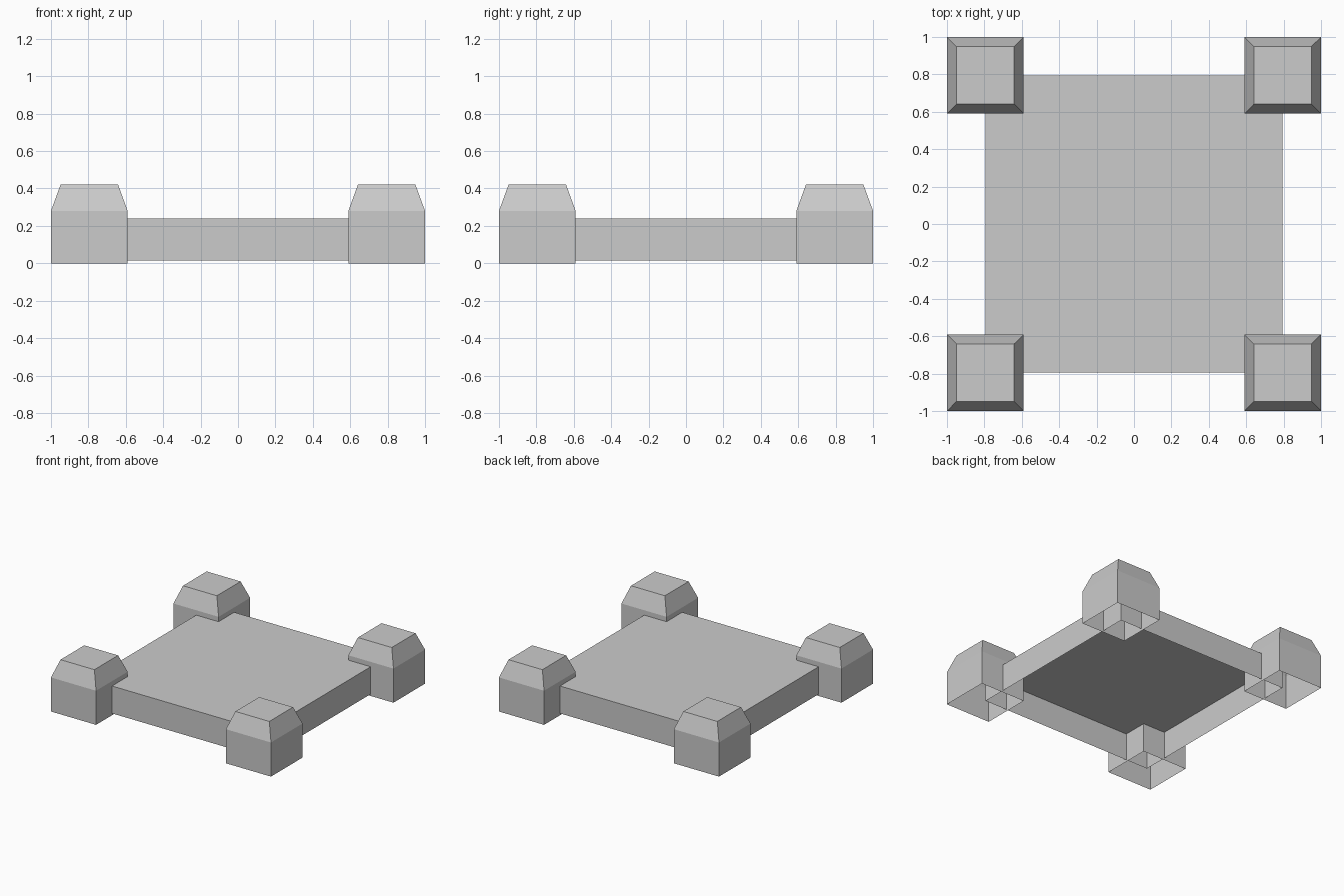
import bpy
import bmesh

cube = bpy.data.objects.get("Cube")
if cube:
    bpy.data.objects.remove(cube, do_unlink=True)

stone = bpy.data.materials.new("light_grey")
stone.use_nodes = True
grey = (0.6, 0.6, 0.6, 1)
stone.diffuse_color = grey
stone.node_tree.nodes["Principled BSDF"].inputs["Base Color"].default_value = grey


def open_shell(name, centre, rings):
    """Stack square rings of (half width, height) and cap only the top."""
    bm = bmesh.new()
    loops = []
    for half, z in rings:
        loops.append([bm.verts.new((sx * half, sy * half, z))
                      for sx, sy in ((-1, -1), (1, -1), (1, 1), (-1, 1))])
    for low, high in zip(loops, loops[1:]):
        for i in range(4):
            j = (i + 1) % 4
            bm.faces.new((low[i], low[j], high[j], high[i]))
    bm.faces.new(loops[-1])
    mesh = bpy.data.meshes.new(name)
    bm.to_mesh(mesh)
    bm.free()
    mesh.materials.append(stone)
    obj = bpy.data.objects.new(name, mesh)
    obj.location = (centre[0], centre[1], 0)
    bpy.context.collection.objects.link(obj)
    return obj


# Hollow central platform, open underneath
open_shell("platform", (0, 0), [(0.793, 0.015), (0.793, 0.24)])

# Four hollow corner towers with tapered tops
for side, sx in (("left", 1), ("right", -1)):
    for end, sy in (("front", -1), ("back", 1)):
        open_shell(f"{end}_{side}_tower", (sx * 0.795, sy * 0.795),
                   [(0.205, 0), (0.205, 0.28), (0.154, 0.42)])
